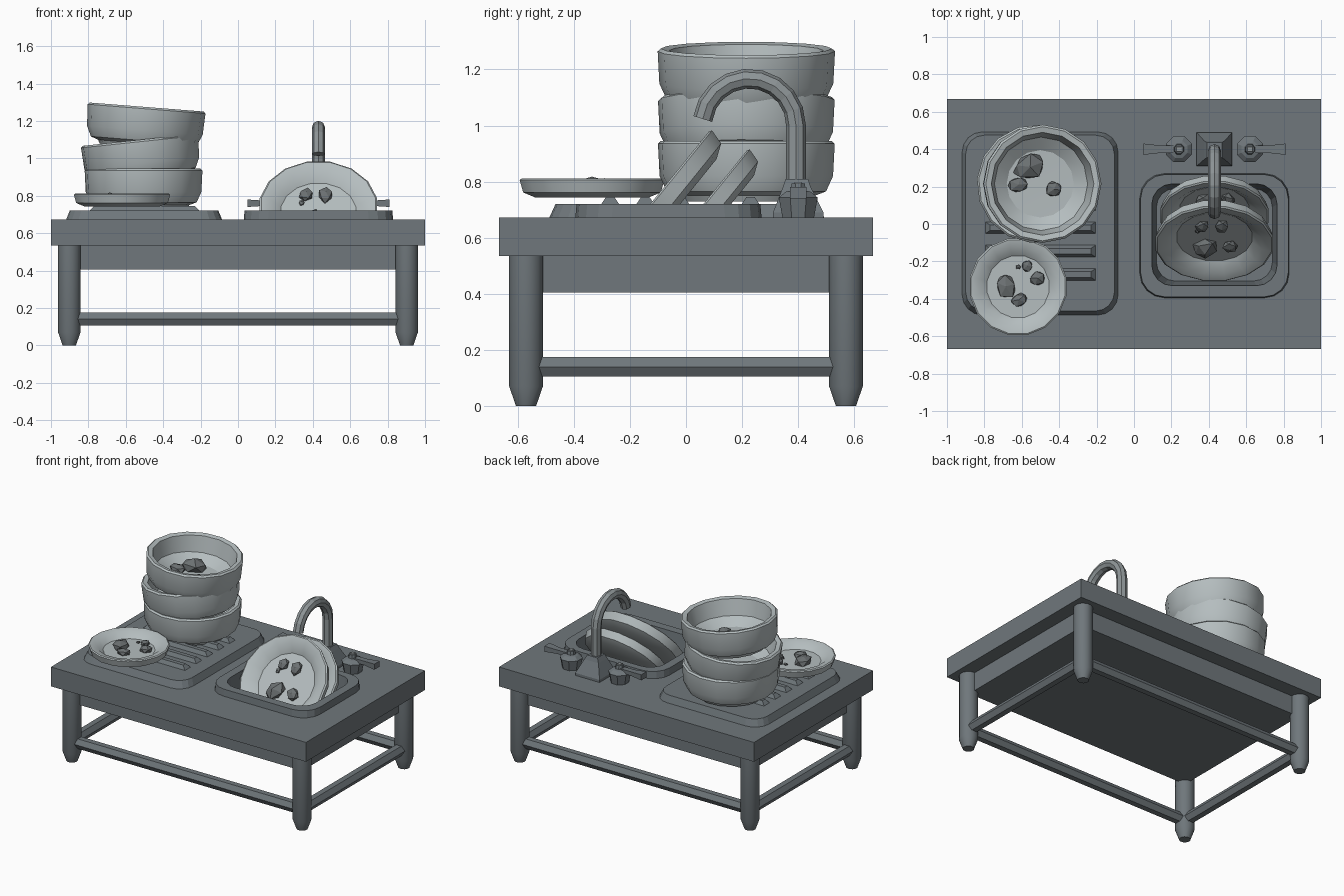
import bpy, bmesh, math, random
from mathutils import Matrix, Vector

if "Cube" in bpy.data.objects:
    bpy.data.objects.remove(bpy.data.objects["Cube"])

random.seed(4)
R = math.radians


def material(name, c):
    m = bpy.data.materials.new(name)
    m.diffuse_color = (*c, 1)
    m.use_nodes = True
    m.node_tree.nodes["Principled BSDF"].inputs["Base Color"].default_value = m.diffuse_color
    return m


SLATE = material("slate grey", (0.16, 0.185, 0.20))
STEEL = material("tap steel", (0.27, 0.30, 0.31))
DISH = material("pale dish grey", (0.46, 0.51, 0.52))
FOOD = material("food scrap grey", (0.15, 0.165, 0.17))


def finish(name, bm, mat, matrix=None, smooth=None):
    bmesh.ops.remove_doubles(bm, verts=bm.verts, dist=1e-5)
    bmesh.ops.recalc_face_normals(bm, faces=bm.faces)
    me = bpy.data.meshes.new(name)
    bm.to_mesh(me)
    bm.free()
    me.materials.append(mat)
    if smooth:
        for p in me.polygons:
            p.use_smooth = True
        me.set_sharp_from_angle(angle=R(smooth))
    ob = bpy.data.objects.new(name, me)
    ob.matrix_world = matrix or Matrix()
    bpy.context.collection.objects.link(ob)
    return ob


def loft(name, rings, mat, matrix=None, smooth=None, caps=(True, True)):
    """Skin a list of equal-length point rings."""
    bm = bmesh.new()
    vs = [[bm.verts.new(p) for p in ring] for ring in rings]
    n = len(vs[0])
    for a, b in zip(vs, vs[1:]):
        for i in range(n):
            j = (i + 1) % n
            bm.faces.new((a[i], a[j], b[j], b[i]))
    if caps[0]:
        bm.faces.new(vs[0][::-1])
    if caps[1]:
        bm.faces.new(vs[-1])
    return finish(name, bm, mat, matrix, smooth)


def lathe(name, profile, sides, mat, matrix=None, smooth=30):
    rings = [[(r * math.cos(math.tau * (i + .5) / sides), r * math.sin(math.tau * (i + .5) / sides), z)
              for i in range(sides)] for r, z in profile]
    return loft(name, rings, mat, matrix, smooth)


def rect(x0, x1, y0, y1, z):
    return [(x0, y0, z), (x1, y0, z), (x1, y1, z), (x0, y1, z)]


def box(name, x0, x1, y0, y1, z0, z1, mat):
    return loft(name, [rect(x0, x1, y0, y1, z0), rect(x0, x1, y0, y1, z1)], mat)


def rounded(x0, x1, y0, y1, r, z, n=4):
    pts = []
    for k, (cx, cy) in enumerate([(x1 - r, y1 - r), (x0 + r, y1 - r), (x0 + r, y0 + r), (x1 - r, y0 + r)]):
        for i in range(n + 1):
            a = R(90) * (k + i / n)
            pts.append((cx + r * math.cos(a), cy + r * math.sin(a), z))
    return pts


def tube(name, path, radius, sides, mat):
    """Sweep a polygon along a path lying in a vertical or straight line."""
    path = [Vector(p) for p in path]
    rings = []
    for i, p in enumerate(path):
        t = (path[min(i + 1, len(path) - 1)] - path[max(i - 1, 0)]).normalized()
        u = Vector((1, 0, 0)) if abs(t.x) < .5 else Vector((0, 1, 0))
        v = t.cross(u).normalized()
        rings.append([p + radius * (u * math.cos(math.tau * k / sides) + v * math.sin(math.tau * k / sides))
                      for k in range(sides)])
    return loft(name, rings, mat)


# table top and the solid box below it, cut open for the basin
top = box("table_top", -1, 1, -.667, .667, .535, .672, SLATE)
apron = box("under_box", -.9, .9, -.565, .565, .405, .54, SLATE)
cutter = loft("basin_cutter", [rounded(.07, .79, -.355, .24, .12, z) for z in (.42, .8)], SLATE)
for ob in (top, apron):
    mod = ob.modifiers.new("basin_hole", "BOOLEAN")
    mod.object = cutter
    mod.operation = "DIFFERENCE"
    mod.solver = "EXACT"
    bpy.context.view_layer.update()
    dg = bpy.context.evaluated_depsgraph_get()
    new = bpy.data.meshes.new_from_object(ob.evaluated_get(dg))
    ob.modifiers.clear()
    ob.data = new
bpy.data.objects.remove(cutter)

# legs and stretchers
for sx in (-1, 1):
    for sy in (-1, 1):
        lathe("leg", [(.037, 0), (.062, .07), (.062, .54)], 12, SLATE,
              Matrix.Translation((sx * .902, sy * .57, 0)), 35)
    tube("side_stretcher", [(sx * .902, -.57, .14), (sx * .902, .57, .14)], .04, 6, SLATE)
for sy in (-1, 1):
    tube("long_stretcher", [(-.902, sy * .57, .14), (.902, sy * .57, .14)], .04, 6, SLATE)

# sink: raised rim with inner walls and floor
loft("sink", [rounded(.03, .83, -.395, .27, .13, .665),
              rounded(.035, .825, -.39, .265, .13, .72),
              rounded(.095, .765, -.33, .215, .11, .72),
              rounded(.12, .74, -.305, .19, .10, .45)], SLATE, caps=(False, True))

# draining board with tapered ridges
loft("drainboard", [rounded(-.922, -.082, -.49, .495, .11, .665),
                    rounded(-.90, -.105, -.465, .475, .10, .72)], SLATE)
for i in range(5):
    y = -.27 + .125 * i
    loft("drain_ridge", [rect(-.8, -.2, y - .035, y + .035, .715),
                         rect(-.77, -.23, y - .015, y + .015, .745)], SLATE)

# tap: tapered base, column and arched spout
loft("tap_base", [rect(.335, .525, .31, .49, .67), rect(.335, .525, .31, .49, .69),
                  rect(.375, .485, .345, .445, .78), rect(.39, .47, .355, .435, .81)], SLATE)
arc = [(.43, .225 + .167 * math.cos(a), 1.0 + .167 * math.sin(a))
       for a in (R(172) * i / 9 for i in range(10))]
tube("tap_spout", [(.43, .392, .75), (.43, .392, .9)] + arc, .035, 8, STEEL)

# tap handles with outward levers
for s in (-1, 1):
    x = .43 + s * .19
    lathe("tap_handle", [(.06, 0), (.075, .075), (.05, .095), (.03, .10), (.025, .125)], 8, SLATE,
          Matrix.Translation((x, .4, .668)), None)
    rings = [[(x + s * d, .4 + w * a, .76 + h * b) for a, b in ((-1, -1), (1, -1), (1, 1), (-1, 1))]
             for d, w, h in ((0, .02, .014), (.1, .02, .014), (.19, .03, .02))]
    loft("tap_lever", rings, SLATE)
    lathe("tap_cap", [(.022, 0), (.018, .006)], 4, STEEL, Matrix.Translation((x, .4, .792)), None)


def scraps(items, matrix):
    """Faceted food lumps: x, y, z, size in the dish's own frame."""
    for x, y, z, s in items:
        bm = bmesh.new()
        bmesh.ops.create_icosphere(bm, subdivisions=1, radius=1)
        k = random.uniform(.8, 1.2)
        for v in bm.verts:
            v.co = Vector((v.co.x * s * k, v.co.y * s / k, v.co.z * s * .6)) * random.uniform(.85, 1.1)
        finish("food_scrap", bm, FOOD, matrix @ Matrix.Translation((x, y, z)) @ Matrix.Rotation(random.random() * 3, 4, 'Z'))


def plate(name, r, matrix, items):
    prof = [(.0, 0), (.78, 0), (.95, .07), (1, .24), (.97, .26), (.81, .23), (.64, .1), (0, .1)]
    lathe(name, [(a * r, b * r) for a, b in prof], 16, DISH, matrix)
    scraps(items, matrix)


# plates: one on the board, two leaning in the sink
plate("board_plate", .263, Matrix.Translation((-.62, -.335, .743)),
      [(-.065, 0, .04, .065), (.005, -.07, .038, .042), (.05, .11, .045, .032),
       (.105, .045, .04, .045), (0, .105, .04, .015)])
for name, r, c, items in (
        ("front_plate", .32, (.43, -.045, .69),
         [(-.05, -.07, .05, .07), (.085, -.06, .05, .045), (.04, .11, .05, .048),
          (-.065, .11, .05, .042), (-.09, .06, .04, .018)]),
        ("rear_plate", .295, (.43, .10, .645), [(.07, .1, .045, .045), (-.06, .1, .045, .04)])):
    plate(name, r, Matrix.Translation(c) @ Matrix.Rotation(R(51), 4, 'X'), items)

# stack of three tilted bowls
bowl = [(0, 0), (.235, 0), (.245, .02), (.285, .035), (.31, .09), (.316, .205), (.305, .215),
        (.275, .208), (.25, .10), (.18, .05), (0, .045)]
for name, z, tilt in (("lower_bowl", .73, 0), ("middle_bowl", .885, -6), ("upper_bowl", 1.06, 4.5)):
    m = Matrix.Translation((-.505, .215, z)) @ Matrix.Rotation(R(tilt), 4, 'Y') @ Matrix.Rotation(z * 5, 4, 'Z')
    lathe(name, bowl, 16, DISH, m)
scraps([(-.06, .09, .07, .085), (-.12, -.005, .07, .05), (.07, -.03, .07, .047)],
       Matrix.Translation((-.505, .215, 1.06)) @ Matrix.Rotation(R(4.5), 4, 'Y'))
